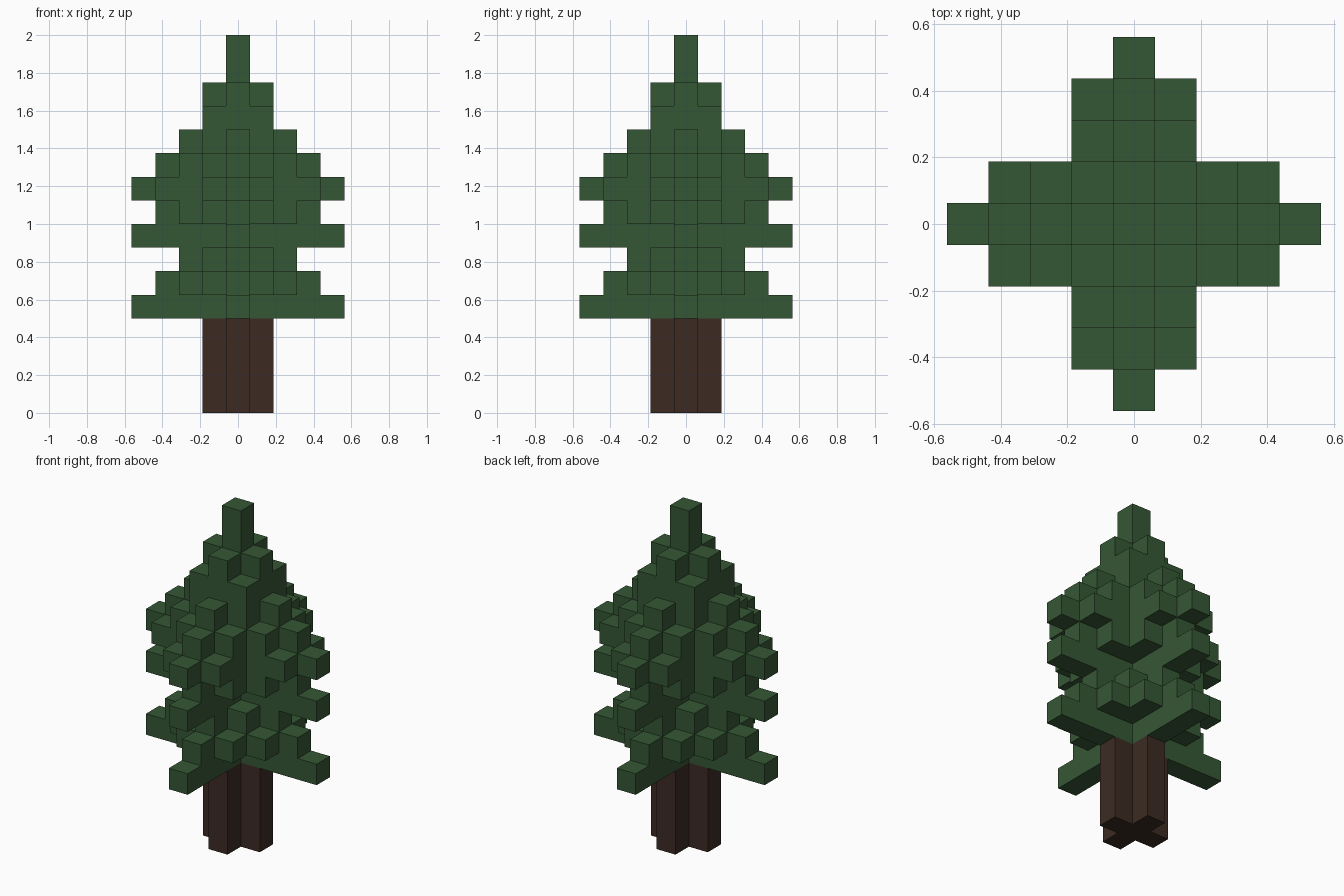
import bpy
import bmesh
from mathutils import Vector

if "Cube" in bpy.data.objects:
    bpy.data.objects.remove(bpy.data.objects["Cube"], do_unlink=True)

CELL = 0.125


def material(name, color):
    mat = bpy.data.materials.new(name)
    mat.use_nodes = True
    mat.diffuse_color = color
    mat.node_tree.nodes["Principled BSDF"].inputs["Base Color"].default_value = color
    return mat


# Layer outlines, as rules on the absolute cell position
def plus(arm):
    return lambda x, y: min(x, y) == 0 and max(x, y) <= arm


def diamond(radius):
    return lambda x, y: x + y <= radius and (x, y) != (2, 2)


def square(half):
    return lambda x, y: max(x, y) <= half


def stack(layers, base):
    """Collect the filled cells of consecutive layers."""
    return {(x, y, base + k)
            for k, rule in enumerate(layers)
            for x in range(-4, 5) for y in range(-4, 5)
            if rule(abs(x), abs(y))}


def build_blocks(name, cells, solid, mat):
    """Skin the cells with the square faces that border empty space."""
    bm = bmesh.new()
    for cell in cells:
        center = Vector(cell) + Vector((0, 0, 0.5))
        for axis in range(3):
            for sign in (-1, 1):
                normal = Vector((0, 0, 0))
                normal[axis] = sign
                if tuple(int(c + n) for c, n in zip(cell, normal)) in solid:
                    continue
                u = Vector((0, 0, 0))
                u[(axis + 1) % 3] = 0.5
                v = normal.cross(u)
                mid = center + normal * 0.5
                corners = (mid - u - v, mid + u - v, mid + u + v, mid - u + v)
                bm.faces.new([bm.verts.new(p * CELL) for p in corners])
    bmesh.ops.remove_doubles(bm, verts=bm.verts, dist=CELL / 100)
    mesh = bpy.data.meshes.new(name)
    bm.to_mesh(mesh)
    bm.free()
    mesh.materials.append(mat)
    bpy.context.collection.objects.link(bpy.data.objects.new(name, mesh))


# Trunk: cross-shaped column
trunk = stack([plus(1)] * 4, 0)

# Foliage: spreading branch tiers tapering to a single spire
foliage = stack([
    plus(4), diamond(3), diamond(2),
    plus(4), diamond(3), diamond(4), diamond(3), diamond(2),
    square(1), plus(1),
    plus(0), plus(0),
], 4)

solid = trunk | foliage
build_blocks("trunk", trunk, solid, material("dark bark brown", (0.045, 0.024, 0.016, 1)))
build_blocks("foliage", foliage, solid, material("pine green", (0.036, 0.095, 0.035, 1)))
